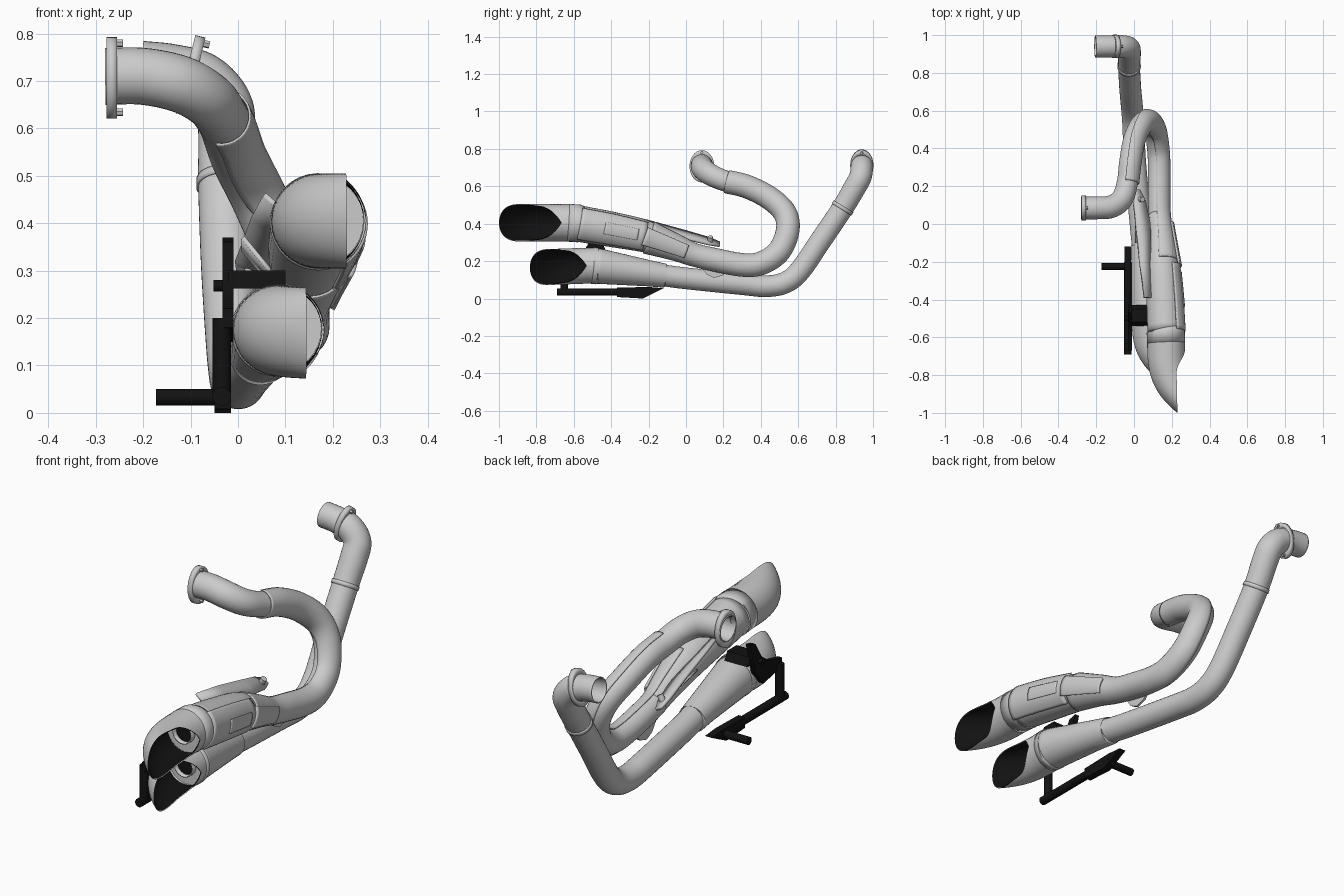
import bpy, bmesh
from math import pi, cos, sin, acos
from mathutils import Vector as V

if "Cube" in bpy.data.objects:
    bpy.data.objects.remove(bpy.data.objects["Cube"])

black = bpy.data.materials.new("black")
black.diffuse_color = (0.006, 0.006, 0.006, 1)
black.use_nodes = True
black.node_tree.nodes["Principled BSDF"].inputs["Base Color"].default_value = black.diffuse_color


def make(name, verts, faces, mat=None, wall=0, offset=-1):
    me = bpy.data.meshes.new(name)
    me.from_pydata([tuple(v) for v in verts], [], faces)
    ob = bpy.data.objects.new(name, me)
    bpy.context.collection.objects.link(ob)
    if mat:
        me.materials.append(mat)
    if wall:
        m = ob.modifiers.new("wall", "SOLIDIFY")
        m.thickness, m.offset = wall, offset
    return ob


def smooth_path(pts, sub=8):
    # Catmull-Rom through x, y, z, radius
    p = [V(q) for q in pts]
    p = [p[0] * 2 - p[1]] + p + [p[-1] * 2 - p[-2]]
    out = []
    for i in range(1, len(p) - 2):
        a, b, c, d = p[i - 1:i + 3]
        for k in range(sub):
            t = k / sub
            out.append((b * 2 + (c - a) * t + (a * 2 - b * 5 + c * 4 - d) * t * t
                        + (b * 3 - a - c * 3 + d) * t ** 3) / 2)
    return out + [p[-2]]


def sweep(name, pts, arc=None, mid=0, sub=8, wall=0.005, grow=0, seg=32):
    """Round tube, or (with arc) a partial shell centred on the +x side."""
    p = smooth_path(pts, sub) if sub > 1 else [V(q) for q in pts]
    n = len(p)
    u, verts, faces = V((0, 0.01, 1)), [], []
    m = seg if not arc else 17
    for i in range(n):
        t = (p[min(i + 1, n - 1)] - p[max(i - 1, 0)]).to_3d().normalized()
        if arc:
            u = V((1, 0, 0))
        u = (u - t * u.dot(t)).normalized()
        w = t.cross(u)
        for j in range(m):
            a = 2 * pi * j / m if not arc else mid - arc + 2 * arc * j / (m - 1)
            verts.append(p[i].to_3d() + (u * cos(a) + w * sin(a)) * (p[i][3] + grow))
    for i in range(n - 1):
        for j in range(m if not arc else m - 1):
            k = (j + 1) % m
            faces.append((i * m + j, i * m + k, i * m + m + k, i * m + m + j))
    return make(name, verts, faces, wall=wall)


def rod(name, a, b, r, mat=None, seg=20):
    a, b = V(a), V(b)
    d = (b - a).normalized()
    u = d.orthogonal().normalized()
    w = d.cross(u)
    ring = [(u * cos(2 * pi * i / seg) + w * sin(2 * pi * i / seg)) * r for i in range(seg)]
    f = [(i, (i + 1) % seg, seg + (i + 1) % seg, seg + i) for i in range(seg)]
    f += [tuple(range(seg))[::-1], tuple(range(seg, 2 * seg))]
    return make(name, [a + q for q in ring] + [b + q for q in ring], f, mat)


def plate(name, yz, x0, x1, mat=None):
    n = len(yz)
    f = [(i, (i + 1) % n, n + (i + 1) % n, n + i) for i in range(n)]
    f += [tuple(range(n))[::-1], tuple(range(n, 2 * n))]
    return make(name, [(x, y, z) for x in (x0, x1) for y, z in yz], f, mat)


def scoop(name, c, y0, y1, z0, dz, r, edge, mat=None):
    """Turn-out tip: the far side curls to +x and is cut by a scalloped opening."""
    n, m, verts = 36, 33, []
    for i in range(n + 1):
        s = 1 - (1 - i / n) ** 1.5
        k = min(1, max(0, (s - 0.1) / 0.34))
        k = k * k * (3 - 2 * k)
        cut = c + r + 0.002 + (edge - r) * k + 0.008 * s * k
        cx = c + (r + edge + 0.01) * s ** 3
        th = acos(max(-1, min(1, (cut - cx) / r)))
        for j in range(m):
            a = th + (2 * pi - 2 * th) * j / (m - 1)
            verts.append((cx + r * cos(a), y0 + (y1 - y0) * s, z0 + dz * s + r * sin(a)))
    f = [(i * m + j, i * m + j + 1, i * m + m + j + 1, i * m + m + j)
         for i in range(n) for j in range(m - 1)]
    return make(name, verts, f, mat)


def flange(name, c, d, hy, hz):
    # oval mounting flange with a central opening and two bolts
    c, d = V(c), V(d).normalized()
    up = (V((0, 0, 1)) - d * d.z).normalized()
    n, verts = 40, []
    for i in range(n):
        a = 2 * pi * i / n
        verts.append(c + V((0, cos(a) * hy, 0)) + up * sin(a) * hz)
    for i in range(n):
        a = 2 * pi * i / n
        verts.append(c + V((0, cos(a), 0)) * 0.055 + up * sin(a) * 0.055)
    f = [(i, (i + 1) % n, n + (i + 1) % n, n + i) for i in range(n)]
    make(name, verts, f, wall=0.022, offset=0)
    for k in (-1, 1):
        q = c + up * k * (hz - 0.013)
        rod(name + "_bolt", q, q + d * 0.023, 0.008, seg=6)


# Lower header pipe
low = [(-.205, .94, .727, .058), (-.14, .94, .72, .058), (-.075, .94, .7, .06),
       (-.03, .932, .65, .06), (-.024, .9, .59, .06), (-.026, .835, .48, .058),
       (-.02, .72, .31, .058), (-.01, .61, .15, .058), (-.004, .53, .085, .058),
       (0, .43, .066, .058), (.008, .3, .077, .058), (.035, 0, .108, .058), (.048, -.13, .125, .058)]
sweep("lower_header_pipe", low)
sweep("header_joint_ring", [(-.026, .842, .492, .062), (-.026, .832, .476, .062)], sub=1)
flange("lower_pipe_flange", (-.1, .94, .712), (1, 0, -.25), .062, .085)

# Upper header pipe
up = [(-.28, .085, .71, .06), (-.2, .085, .71, .06), (-.12, .092, .693, .06),
      (-.062, .135, .66, .058), (-.035, .22, .625, .056), (-.022, .33, .597, .056),
      (0, .45, .535, .056), (.04, .53, .455, .056), (.08, .543, .36, .056),
      (.11, .495, .25, .056), (.125, .4, .188, .056), (.13, .3, .18, .056),
      (.13, .15, .208, .056), (.133, .04, .235, .056)]
sweep("upper_header_pipe", up)
flange("upper_pipe_flange", (-.266, .085, .707), (1, 0, 0), .066, .086)

# Mufflers with stepped sleeves
m_up = [(.133, .05, .233, .056), (.14, -.06, .275, .066), (.15, -.22, .333, .086),
        (.16, -.4, .37, .094), (.168, -.57, .4, .097)]
sweep("upper_muffler", m_up, sub=5)
sweep("upper_muffler_sleeve", [(.167, -.565, .4, .097), (.168, -.57, .401, .101),
                               (.17, -.63, .405, .101)], sub=1)
sweep("lower_muffler", [(.046, -.11, .122, .058), (.046, -.112, .122, .064),
                        (.056, -.2, .135, .07), (.08, -.46, .172, .094),
                        (.085, -.5, .176, .095)], sub=1)
sweep("lower_muffler_sleeve", [(.083, -.47, .174, .094), (.083, -.475, .174, .098),
                               (.085, -.5, .176, .098)], sub=1)

# Turn-out tips: outer shell, black lining, baffle
for nm, c, y0, y1, z0, dz, r in (("upper", .17, -.62, -1, .405, 0, .1),
                                 ("lower", .085, -.49, -.835, .177, -.012, .096)):
    scoop(nm + "_tip_shell", c, y0, y1, z0, dz, r, .05)
    scoop(nm + "_tip_lining", c, y0, y1 + .001, z0, dz, r - .004, .05, black)
    rod(nm + "_baffle", (c, y0 + .01, z0), (c, y0 - .015, z0), r * .95, seg=32)
    sweep(nm + "_outlet_tube", [(c, y0, z0, .05), (c, y0 - .04, z0, .05)], sub=1)
    rod(nm + "_outlet_hole", (c, y0, z0), (c, y0 - .018, z0), .047, black)

# Heat shields on the outer (+x) side
sweep("header_heat_shield", up[4:] + [(.14, -.06, .275, .066), (.148, -.2, .326, .083)],
      arc=1.75, grow=.007)
sweep("header_shield_panel", [(.136, 0, .252, .06), (.141, -.08, .282, .069),
                              (.15, -.225, .335, .087)], arc=.5, grow=.017, wall=.012)
sweep("muffler_heat_shield", m_up[2:], arc=.95, grow=.009, wall=.01)
sweep("muffler_shield_panel", [(.152, -.26, .342, .088), (.156, -.34, .358, .092),
                               (.162, -.44, .378, .095)], arc=.3, grow=.013, wall=.01)

# Long support strip above the mufflers, with its bolt
left = [(.055, -.39, .46), (.03, -.2, .415), (.01, 0, .36), (-.004, .12, .325), (.0, .18, .3)]
right = [(.095, -.39, .425), (.09, -.2, .375), (.085, 0, .32), (.06, .12, .29), (.03, .18, .28)]
make("support_strip", left + right,
     [(i, i + 1, i + 6, i + 5) for i in range(4)], wall=.012, offset=0)
rod("strip_bolt", (.025, .13, .295), (.045, .13, .33), .014)
make("strip_bracket", [(.01, .02, .345), (.01, -.1, .37), (.1, -.08, .26), (.1, .04, .24)],
     [(0, 1, 2, 3)], wall=.01, offset=0)
plate("pipe_bracket", [(.24, .17), (.2, .125), (.15, .11), (.11, .13), (.06, .2)], .1, .112)

# Black foot rest frame
rod("frame_bar", (-.034, -.69, .035), (-.034, -.2, .035), .02, black)
rod("frame_strut", (-.034, -.65, .035), (-.034, -.65, .2), .02, black)
rod("foot_peg", (-.173, -.225, .033), (-.02, -.225, .033), .018, black)
plate("peg_mount", [(-.37, .008), (-.23, 0), (-.2, .015), (-.12, .055), (-.2, .062), (-.37, .058)],
      -.05, -.015, black)
plate("hanger_plate", [(-.67, .18), (-.63, .17), (-.53, .15), (-.47, .22), (-.45, .3),
                       (-.43, .37), (-.47, .36), (-.52, .28), (-.58, .24), (-.67, .22)],
      -.033, -.01, black)
rod("hanger_bolt", (-.052, -.5, .268), (-.01, -.5, .268), .012, black)
plate("muffler_link", [(-.54, .262), (-.43, .262), (-.45, .3), (-.52, .3)], -.02, .1, black)

# Smooth shading with sharp edges kept
for ob in bpy.context.scene.objects:
    ob.select_set(True)
    bpy.context.view_layer.objects.active = ob
bpy.ops.object.shade_smooth_by_angle(angle=0.6)
